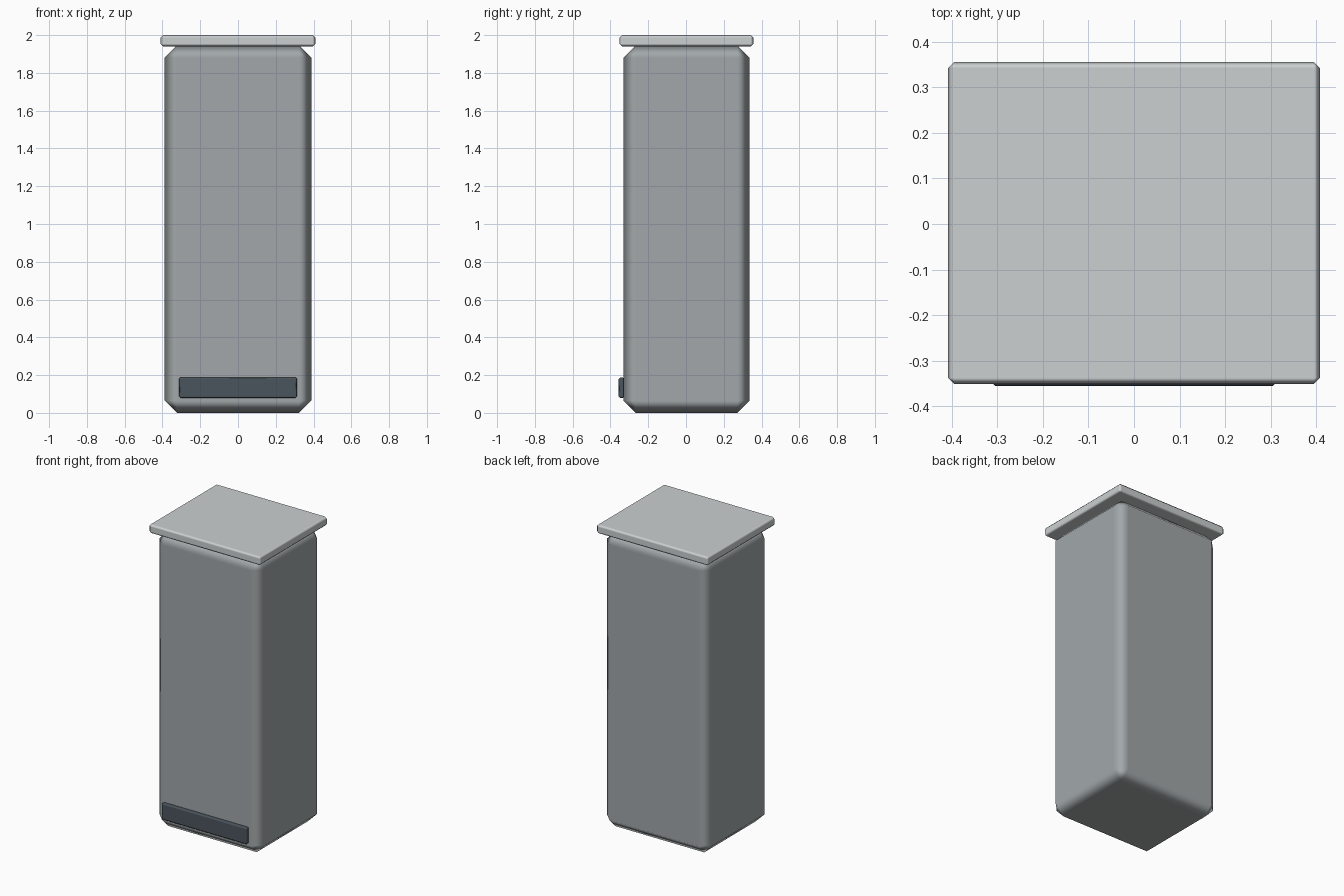
import bpy
import math

if "Cube" in bpy.data.objects:
    bpy.data.objects.remove(bpy.data.objects["Cube"])


def material(name, color):
    mat = bpy.data.materials.new(name)
    mat.diffuse_color = (*color, 1.0)
    mat.use_nodes = True
    mat.node_tree.nodes["Principled BSDF"].inputs["Base Color"].default_value = mat.diffuse_color
    return mat


def bevelled_box(name, low, high, bevel, mat):
    """Box between two corners with one-segment, smooth-shaded bevels."""
    bpy.ops.mesh.primitive_cube_add(
        size=1, location=[(a + b) / 2 for a, b in zip(low, high)])
    obj = bpy.context.object
    obj.name = name
    obj.scale = [b - a for a, b in zip(low, high)]
    bpy.ops.object.transform_apply(location=False, rotation=False, scale=True)
    obj.data.materials.append(mat)
    bpy.ops.object.shade_smooth_by_angle(angle=math.radians(60))
    mod = obj.modifiers.new("Bevel", 'BEVEL')
    mod.width = bevel
    mod.segments = 1
    mod.limit_method = 'NONE'
    mod.harden_normals = True
    bpy.ops.object.modifier_move_to_index(modifier=mod.name, index=0)
    return obj


body_grey = material("body_grey", (0.36, 0.39, 0.40))
lid_grey = material("lid_grey", (0.60, 0.63, 0.64))
dark_slate = material("dark_slate", (0.07, 0.09, 0.11))

# Cabinet body
bevelled_box("cabinet_body", (-0.388, -0.331, 0.0), (0.388, 0.336, 1.945), 0.065, body_grey)
# Overhanging top plate
bevelled_box("top_plate", (-0.409, -0.352, 1.94), (0.409, 0.3565, 2.0), 0.014, lid_grey)
# Dark kick grille on the front
bevelled_box("kick_grille", (-0.312, -0.3565, 0.079), (0.312, -0.327, 0.188), 0.008, dark_slate)
